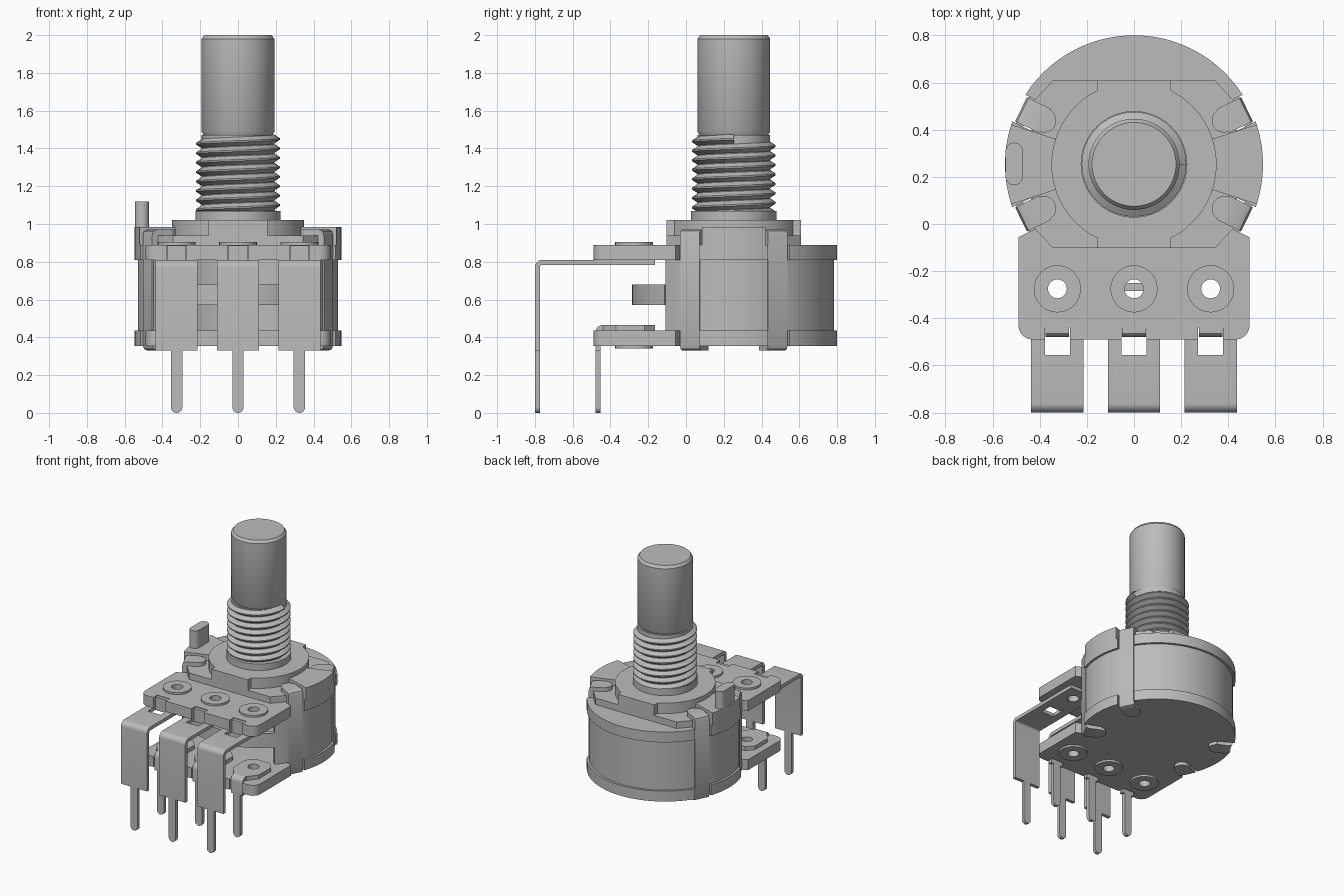
import bpy, bmesh
from math import cos, sin, pi, radians
from mathutils import Matrix, Vector

cube = bpy.data.objects.get("Cube")
if cube:
    bpy.data.objects.remove(cube, do_unlink=True)

CY = 0.253                      # y of the shaft axis
CENTRE = Vector((0, CY, 0))
COLUMNS = (-0.325, 0, 0.325)    # x of the three terminals

metal = bpy.data.materials.new("plain_grey")
metal.use_nodes = True
grey = (0.5, 0.5, 0.5, 1)
metal.diffuse_color = grey
metal.node_tree.nodes["Principled BSDF"].inputs["Base Color"].default_value = grey


def finish(name, bm):
    bmesh.ops.recalc_face_normals(bm, faces=bm.faces)
    mesh = bpy.data.meshes.new(name)
    bm.to_mesh(mesh)
    bm.free()
    mesh.materials.append(metal)
    obj = bpy.data.objects.new(name, mesh)
    bpy.context.collection.objects.link(obj)
    return obj


def prism(name, outline, lo, hi, axis="z"):
    """Extrude a 2D outline between lo and hi along an axis."""
    place = {"x": lambda a, b, h: (h, a, b),
             "y": lambda a, b, h: (a, h, b),
             "z": lambda a, b, h: (a, b, h)}[axis]
    bm = bmesh.new()
    face = bm.faces.new([bm.verts.new(place(a, b, lo)) for a, b in outline])
    new = bmesh.ops.extrude_face_region(bm, geom=[face])["geom"]
    bmesh.ops.translate(bm, vec=place(0, 0, hi - lo),
                        verts=[v for v in new if isinstance(v, bmesh.types.BMVert)])
    return finish(name, bm)


def lathe(name, profile, x=0, y=CY, steps=64, closed=False):
    """Revolve an (r, z) profile about a vertical axis."""
    bm = bmesh.new()
    vs = [bm.verts.new((x + r, y, z)) for r, z in profile]
    pairs = list(zip(vs, vs[1:])) + ([(vs[-1], vs[0])] if closed else [])
    edges = [bm.edges.new(p) for p in pairs]
    bmesh.ops.spin(bm, geom=vs + edges, cent=(x, y, 0), axis=(0, 0, 1),
                   angle=2 * pi, steps=steps)
    bmesh.ops.remove_doubles(bm, verts=bm.verts, dist=1e-5)
    return finish(name, bm)


def arc(cx, cy, r, start, end, n):
    angles = [radians(start + (end - start) * i / n) for i in range(n + 1)]
    return [(cx + r * cos(a), cy + r * sin(a)) for a in angles]


def rect(x0, x1, y0, y1):
    return [(x0, y0), (x1, y0), (x1, y1), (x0, y1)]


def around(obj, degrees):
    """Turn a part made along +x to an angle about the shaft."""
    obj.data.transform(Matrix.Translation(CENTRE) @ Matrix.Rotation(radians(degrees), 4, "Z"))
    return obj


def cut(obj, cutter):
    cutter.hide_render = True
    mod = obj.modifiers.new("cut", "BOOLEAN")
    mod.operation, mod.solver, mod.object = "DIFFERENCE", "EXACT", cutter
    bpy.context.view_layer.objects.active = obj
    bpy.ops.object.modifier_apply(modifier=mod.name)
    bpy.data.objects.remove(cutter, do_unlink=True)


def tube(name, x, y, inner, outer, lo, hi, steps=32):
    return lathe(name, [(inner, lo), (outer, lo), (outer, hi), (inner, hi)], x, y, steps, True)


CLIP_ANGLES = (26, 154, 206, -26)

# Two wafers: round at the back, square lug at the front
half = arc(0, CY, 0.547, -19, 90, 40)
lug = arc(0.43, -0.43, 0.06, -90, 0, 6) + [(0.49, -0.05)]
right = lug + half
wafer_outline = right + [(-x, y) for x, y in reversed(right[:-1])]
for name, lo, hi in (("upper_wafer", 0.81, 0.89), ("lower_wafer", 0.355, 0.435)):
    wafer = prism(name, wafer_outline, lo, hi)
    for angle in CLIP_ANGLES:
        cut(wafer, around(prism("notch", rect(0.455, 0.7, -0.063, 0.063), lo - 0.1, hi + 0.1), angle))
    for x in COLUMNS:
        cut(wafer, prism("slot", rect(x - 0.053, x + 0.053, -0.6, -0.44), lo - 0.1, hi + 0.1))
        cut(wafer, prism("hole", arc(x, -0.275, 0.05, 0, 345, 23), lo - 0.1, hi + 0.1))

# Sheet metal can, open at the front, with a strap across the opening
prism("can", arc(0, CY, 0.53, -43, 223, 72) + arc(0, CY, 0.497, 223, -43, 72), 0.435, 0.81)
prism("front_strap", arc(0, CY, 0.538, 223, 317, 28) + arc(0, CY, 0.503, 317, 223, 28), 0.57, 0.68)

# Four clips folded over the top and the bottom
clip = [(0.42, 0.33), (0.505, 0.33), (0.525, 0.338), (0.533, 0.36), (0.533, 0.94),
        (0.525, 0.962), (0.505, 0.97), (0.42, 0.97), (0.42, 0.93), (0.497, 0.93),
        (0.497, 0.357), (0.42, 0.357)]
for i, angle in enumerate(CLIP_ANGLES):
    around(prism(f"clip_{i + 1}", clip, -0.057, 0.057, "y"), angle)
    for lo, hi in ((0.33, 0.357), (0.93, 0.97)):
        around(prism("clip_tip", arc(0.425, 0, 0.052, 90, 270, 12), lo, hi), angle)

# Top cover: octagon, side arms, raised disc with tongues, locating peg
octagon = [(0.345, 0.608), (0.43, 0.515), (0.43, -0.009), (0.345, -0.102)]
prism("cover_plate", octagon + [(-x, y) for x, y in reversed(octagon)], 0.89, 0.94)
for name, angle in (("left_arm", 0), ("right_arm", 180)):
    around(prism(name, arc(0, 0, 0.547, -18, 18, 12) + arc(0, 0, 0.33, 18, -18, 8), 0.89, 0.985), angle)
disc = []
for side in (0, 180):
    end = CY + (0.355 if side == 0 else -0.355)
    x = 0.155 if side == 0 else -0.155
    disc += arc(0, CY, 0.35, side - 63.7, side + 63.7, 30) + [(x, end), (-x, end)]
prism("raised_disc", disc, 0.94, 1.02)
prism("locating_peg", arc(-0.508, 0.308, 0.037, 0, 180, 12) + arc(-0.508, 0.202, 0.037, 180, 360, 12),
      0.98, 1.12)

# Bushing, thread and shaft
lathe("bushing_collar", [(0, 1.02), (0.226, 1.02), (0.226, 1.07), (0, 1.07)])
lathe("thread_core", [(0, 1.05), (0.192, 1.05), (0.192, 1.47), (0, 1.47)])
PITCH, TURNS, STEPS = 0.05, 8, 40
bm = bmesh.new()
vs = [bm.verts.new((r, CY, 1.025 + f * PITCH))
      for r, f in ((0.19, 0), (0.222, 0.42), (0.222, 0.58), (0.19, 1))]
es = [bm.edges.new(p) for p in zip(vs, vs[1:])]
bmesh.ops.spin(bm, geom=vs + es, cent=CENTRE, axis=(0, 0, 1), dvec=(0, 0, PITCH / STEPS),
               angle=2 * pi * TURNS, steps=STEPS * TURNS)
bmesh.ops.remove_doubles(bm, verts=bm.verts, dist=1e-4)
finish("thread", bm)
lathe("shaft", [(0, 1.46), (0.175, 1.46), (0.193, 1.49), (0.193, 1.98), (0.178, 2), (0, 2)])


def bent_strip(name, x, width, back, front, top, bottom, thick):
    """Strip running forward and bending down."""
    r = 0.04
    outline = [(back, top)] + arc(front + r, top - r, r, 90, 180, 6) + [(front, bottom)]
    outline += [(front + thick, bottom)] + arc(front + r, top - r, r - thick, 180, 90, 6)
    outline += [(back, top - thick)]
    return prism(name, outline, x - width, x + width, "x")


def pin(name, x, top, front, thick):
    prism(name, [(x + 0.03, top), (x - 0.03, top)] + arc(x, 0.03, 0.03, 180, 360, 10),
          front, front + thick, "y")


# Terminals, pins and rivets
for i, x in enumerate(COLUMNS):
    n = i + 1
    upper = bent_strip(f"upper_terminal_{n}", x, 0.111, -0.165, -0.8, 0.81, 0.33, 0.026)
    cut(upper, prism("window", rect(x - 0.053, x + 0.053, -0.555, -0.44), 0.7, 0.9))
    cut(upper, prism("rivet_hole", arc(x, -0.275, 0.05, 0, 345, 23), 0.7, 0.9))
    prism(f"upper_tab_{n}", rect(x - 0.05, x + 0.05, -0.465, -0.44), 0.785, 0.885)
    pin(f"upper_pin_{n}", x, 0.335, -0.8, 0.026)

    pad = [(x - 0.055, -0.44), (x + 0.055, -0.44), (x + 0.11, -0.37), (x + 0.11, -0.22),
           (x + 0.06, -0.165), (x - 0.06, -0.165), (x - 0.11, -0.22), (x - 0.11, -0.37)]
    lower = prism(f"lower_terminal_{n}", pad, 0.435, 0.465)
    cut(lower, prism("rivet_hole", arc(x, -0.275, 0.05, 0, 345, 23), 0.3, 0.6))
    bent_strip(f"lower_leg_{n}", x, 0.05, -0.44, -0.48, 0.465, 0.33, 0.028)
    pin(f"lower_pin_{n}", x, 0.335, -0.48, 0.028)

    for name, lo, hi, flange in (("upper", 0.785, 0.905, 0.89), ("lower", 0.34, 0.465, 0.34)):
        tube(f"{name}_rivet_{n}", x, -0.275, 0.04, 0.052, lo, hi)
        tube(f"{name}_rivet_flange_{n}", x, -0.275, 0.04, 0.1, flange, flange + 0.015)

# Smooth the round surfaces, keep edges sharp
bpy.ops.object.select_all(action="DESELECT")
for obj in bpy.context.scene.objects:
    if obj.type == "MESH":
        obj.select_set(True)
        bpy.context.view_layer.objects.active = obj
bpy.ops.object.shade_smooth_by_angle(angle=radians(32))
